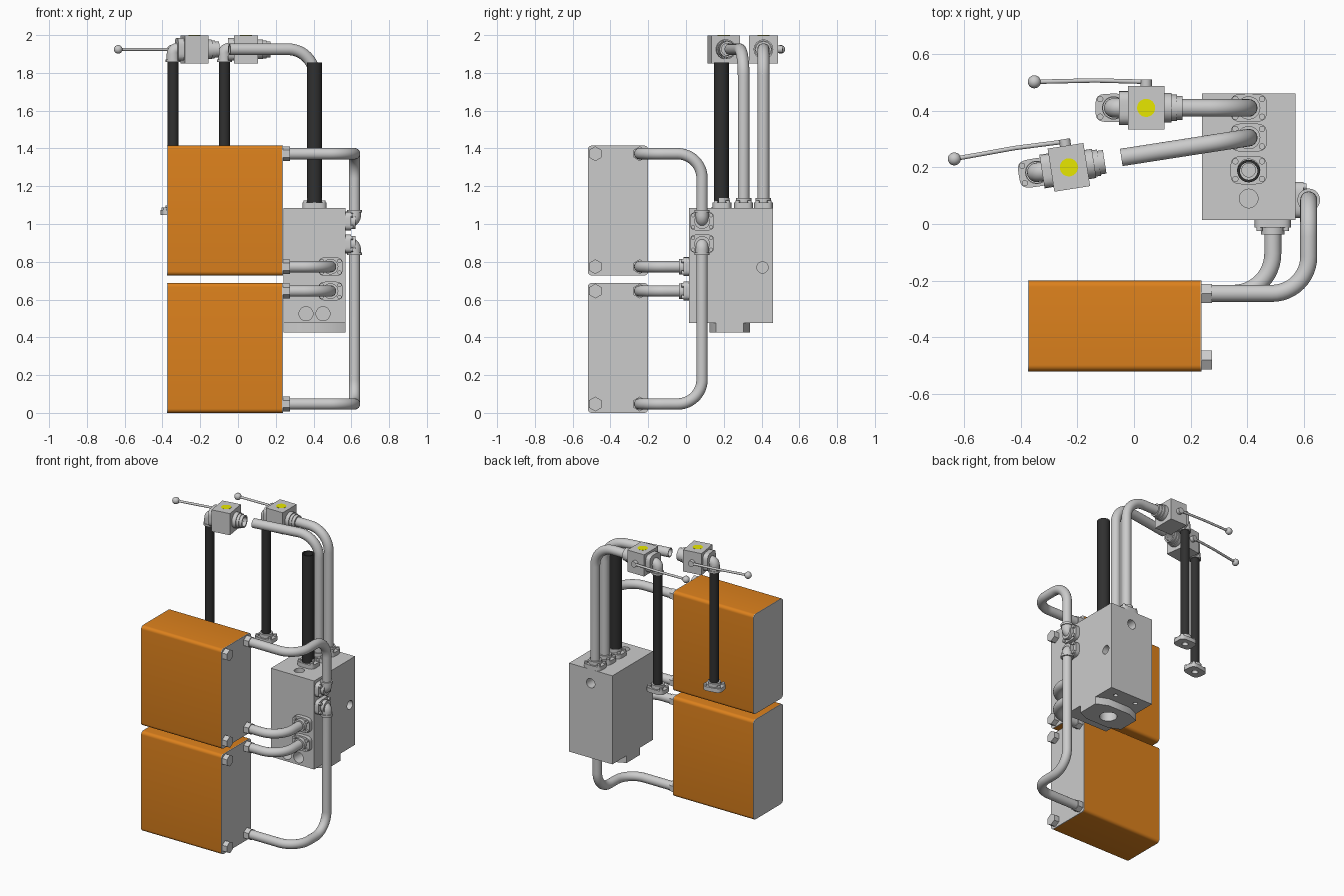
import bpy, bmesh
from math import cos, sin, tan, pi, radians
from mathutils import Vector as V, Matrix, Quaternion

if "Cube" in bpy.data.objects:
    bpy.data.objects.remove(bpy.data.objects["Cube"])


def material(name, col):
    m = bpy.data.materials.new(name)
    m.diffuse_color = (*col, 1)
    m.use_nodes = True
    m.node_tree.nodes["Principled BSDF"].inputs["Base Color"].default_value = m.diffuse_color
    return m


ORANGE = material("orange_paint", (0.72, 0.22, 0.012))
BLACK = material("black_rubber", (0.03, 0.03, 0.03))
YELLOW = material("yellow", (0.8, 0.8, 0.0))


def finish(name, bm, mat=None):
    bmesh.ops.recalc_face_normals(bm, faces=bm.faces)
    me = bpy.data.meshes.new(name)
    bm.to_mesh(me)
    bm.free()
    ob = bpy.data.objects.new(name, me)
    bpy.context.collection.objects.link(ob)
    if mat:
        me.materials.append(mat)
    return ob


def frame(o, z, x):
    z, x = V(z).normalized(), V(x).normalized()
    m = Matrix((x, z.cross(x), z)).transposed().to_4x4()
    m.translation = V(o)
    return m


def box(bm, lo, hi, M=Matrix()):
    lo, hi = V(lo), V(hi)
    S = Matrix.Diagonal((*(hi - lo), 1))
    return bmesh.ops.create_cube(bm, size=1, matrix=M @ Matrix.Translation((lo + hi) / 2) @ S)["verts"]


def loft(bm, rings, M, segs=32, closed=False):
    """Stack of superellipse rings (rx, ry, height, exponent) along local z."""
    loops = []
    for rx, ry, h, e in rings:
        pts = []
        for i in range(segs):
            c, s = cos(2 * pi * i / segs), sin(2 * pi * i / segs)
            k = (abs(c) ** e + abs(s) ** e) ** (-1 / e) if e > 2 else 1
            pts.append(bm.verts.new(M @ V((rx * c * k, ry * s * k, h))))
        loops.append(pts)
    bridge = list(zip(loops, loops[1:])) + ([(loops[-1], loops[0])] if closed else [])
    for a, b in bridge:
        for i in range(segs):
            j = (i + 1) % segs
            bm.faces.new((a[i], a[j], b[j], b[i]))
    if not closed:
        bm.faces.new(loops[0])
        bm.faces.new(loops[-1])


def cyl(bm, r, h0, h1, M, segs=32):
    loft(bm, [(r, r, h0, 2), (r, r, h1, 2)], M, segs)


def tube(bm, r, ri, h0, h1, M, segs=32):
    loft(bm, [(r, r, h0, 2), (r, r, h1, 2), (ri, ri, h1, 2), (ri, ri, h0, 2)], M, segs, True)


def fillet(pts, R, n=12):
    pts = [V(p) for p in pts]
    out = [pts[0]]
    for a, p, b in zip(pts, pts[1:], pts[2:]):
        u, v = (p - a).normalized(), (b - p).normalized()
        th = u.angle(v)
        c = p + (v - u).normalized() * R / cos(th / 2)
        s = p - u * R * tan(th / 2) - c
        out += [c + Quaternion(u.cross(v), th * k / n) @ s for k in range(n + 1)]
    return out + [pts[-1]]


def sweep(bm, pts, r, R, segs=24, inner=None, M=Matrix()):
    """Round pipe along a path with filleted corners."""
    path = fillet(pts, R)
    ends = []
    for rad in [r] + ([inner] if inner else []):
        t = (path[1] - path[0]).normalized()
        n = t.orthogonal().normalized()
        loops = []
        for i, p in enumerate(path):
            d = (path[min(i + 1, len(path) - 1)] - path[max(i - 1, 0)]).normalized()
            n = t.rotation_difference(d) @ n
            t = d
            loops.append([bm.verts.new(M @ (p + Quaternion(t, 2 * pi * k / segs) @ n * rad)) for k in range(segs)])
        for a, b in zip(loops, loops[1:]):
            for i in range(segs):
                j = (i + 1) % segs
                bm.faces.new((a[i], a[j], b[j], b[i]))
        ends.append((loops[0], loops[-1]))
    for k in (0, 1):
        if inner:
            a, b = ends[0][k], ends[1][k]
            for i in range(segs):
                j = (i + 1) % segs
                bm.faces.new((a[i], a[j], b[j], b[i]))
        else:
            bm.faces.new(ends[0][k])


def flange(name, o, z, x, bore=0.02):
    """Four-bolt flange with a neck collar."""
    bm, M = bmesh.new(), frame(o, z, x)
    loft(bm, [(.064, .05, 0, 4), (.064, .05, .028, 4), (bore, bore, .028, 2), (bore, bore, 0, 2)], M, 48, True)
    tube(bm, .041, bore, .028, .052, M)
    for sx in (-1, 1):
        for sy in (-1, 1):
            cyl(bm, .011, .028, .04, M @ Matrix.Translation((sx * .047, sy * .031, 0)), 12)
    return finish(name, bm)


# coolers: orange casing, grey end plates, hex plugs and pipe nuts
def rounded_slab(name, x0, x1, z0, mat=None):
    bm = bmesh.new()
    box(bm, (x0, -.52, z0), (x1, -.2, z0 + .688))
    edges = [e for e in bm.edges if abs(e.verts[0].co.x - e.verts[1].co.x) > 1e-4]
    bmesh.ops.bevel(bm, geom=edges, offset=.022, segments=6, profile=.5, affect='EDGES')
    finish(name, bm, mat)


for tag, z0 in (("lower", 0), ("upper", .727)):
    rounded_slab(tag + "_cooler_casing", -.371, .234, z0, ORANGE)
    rounded_slab(tag + "_cooler_left_plate", -.375, -.371, z0)
    rounded_slab(tag + "_cooler_right_plate", .234, .239, z0)
    bm = bmesh.new()
    for y in (-.48, -.245):
        for dz in (.047, .645):
            cyl(bm, .039, .238, .275, frame((0, y, z0 + dz), (1, 0, 0), (0, 0, 1)), 6)
    finish(tag + "_cooler_hex_fittings", bm)

# manifold block and octagonal base flange, drilled with port holes
bm = bmesh.new()
box(bm, (.24, .015, .475), (.57, .46, 1.085))
block = finish("manifold_block", bm)
bm = bmesh.new()
outline = [(.24, .16), (.32, .125), (.49, .125), (.57, .16), (.57, .305), (.49, .34), (.32, .34), (.24, .305)]
face = bm.faces.new([bm.verts.new((x, y, .475)) for x, y in outline])
ext = bmesh.ops.extrude_face_region(bm, geom=[face])
bmesh.ops.translate(bm, vec=(0, 0, -.05), verts=[g for g in ext["geom"] if isinstance(g, bmesh.types.BMVert)])
base = finish("manifold_base_flange", bm)
bm = bmesh.new()
for o, d, r in (((.36, .015, .525), (0, 1, 0), .037), ((.45, .015, .525), (0, 1, 0), .037),
                ((.57, .405, .77), (-1, 0, 0), .03), ((.405, .09, 1.085), (0, 0, -1), .033),
                ((.405, .46, .99), (0, -1, 0), .032), ((.405, .232, .425), (0, 0, 1), .055),
                ((.325, .4, .475), (0, 0, 1), .014), ((.485, .4, .475), (0, 0, 1), .014)):
    cyl(bm, r, -.02, .09, frame(o, d, (d[1], d[2], d[0])))
cutter = finish("port_cutter", bm)
cutter.hide_render = True
for ob in (block, base):
    mod = ob.modifiers.new("ports", 'BOOLEAN')
    mod.operation, mod.solver, mod.object = 'DIFFERENCE', 'EXACT', cutter
    dg = bpy.context.evaluated_depsgraph_get()
    me = bpy.data.meshes.new_from_object(ob.evaluated_get(dg))
    ob.modifiers.clear()
    ob.data = me
bpy.data.objects.remove(cutter)

# outer cooler pipes looping round to the right side of the manifold
for tag, zc, zf, s in (("upper", 1.372, 1.015, 1), ("lower", .047, .895, -1)):
    bm = bmesh.new()
    sweep(bm, [(.26, -.245, zc), (.617, -.245, zc), (.617, .085, zc), (.617, .085, zf + s * .04)], .03, .13)
    finish(tag + "_outer_pipe", bm)
    bm = bmesh.new()
    sweep(bm, [(.617, .085, zf + s * .055), (.617, .085, zf), (.575, .085, zf)], .034, .03)
    cyl(bm, .04, .045, .06, frame((.617, .085, zf), (0, 0, s), (1, 0, 0)))
    finish(tag + "_side_elbow", bm)
    flange(tag + "_side_flange", (.57, .085, zf), (1, 0, 0), (0, 1, 0))

# inner cooler pipes to the manifold front
for tag, z in (("upper", .774), ("lower", .645)):
    bm = bmesh.new()
    sweep(bm, [(.26, -.245, z), (.49, -.245, z), (.49, .01, z)], .03, .14)
    finish(tag + "_inner_pipe", bm)
    flange(tag + "_front_flange", (.49, .015, z), (0, -1, 0), (1, 0, 0))

# top pipes and open hose
for tag, y, end in (("front", .305, (-.045, .235)), ("rear", .41, (.13, .41))):
    bm = bmesh.new()
    sweep(bm, [(.405, y, 1.08), (.405, y, 1.925), (*end, 1.925)], .031, .14, inner=.025)
    finish(tag + "_top_pipe", bm)
for tag, y in (("hose", .19), ("front_pipe", .305), ("rear_pipe", .41)):
    flange(tag + "_top_flange", (.405, y, 1.085), (0, 0, 1), (1, 0, 0), .024)
bm = bmesh.new()
tube(bm, .04, .031, 1.1, 1.855, Matrix.Translation((.405, .187, 0)))
finish("open_hose", bm, BLACK)


# ball valves with elbow, hanging hose and lever
def valve(tag, x, y, ang):
    M = Matrix.Translation((x, y, 1.9245)) @ Matrix.Rotation(ang, 4, 'Z')
    bm = bmesh.new()
    box(bm, (-.064, -.077, -.0745), (.064, .077, .0745), M)
    finish(tag + "_valve_body", bm)
    bm = bmesh.new()
    A = M @ frame((0, 0, 0), (1, 0, 0), (0, 1, 0))
    tube(bm, .052, .032, .064, .09, A)
    tube(bm, .047, .032, .09, .108, A, 12)
    tube(bm, .042, .032, .108, .128, A)
    loft(bm, [(.06, .06, -.096, 4), (.06, .06, -.064, 4)], A)
    finish(tag + "_valve_couplings", bm)
    bm = bmesh.new()
    sweep(bm, [(-.09, 0, 0), (-.115, 0, 0), (-.115, 0, -.068)], .034, .024, M=M)
    H = M @ Matrix.Translation((-.115, 0, 0))
    cyl(bm, .039, -.068, -.054, H)
    finish(tag + "_valve_elbow", bm)
    bm = bmesh.new()
    tube(bm, .029, .022, -.845, -.066, H)
    finish(tag + "_hanging_hose", bm, BLACK)
    o = H @ V((0, 0, -.878))
    flange(tag + "_hose_end_flange", o, (0, 0, 1), (cos(ang), sin(ang), 0))
    bm = bmesh.new()
    cyl(bm, .02, .077, .101, M @ frame((0, 0, 0), (0, 1, 0), (1, 0, 0)), 24)
    sweep(bm, [(.005, .092, 0), (-.18, .097, 0), (-.395, .092, 0)], .008, .2, 12, M=M)
    bmesh.ops.create_uvsphere(bm, u_segments=24, v_segments=12, radius=.023,
                              matrix=M @ Matrix.Translation((-.395, .092, 0)))
    finish(tag + "_valve_lever", bm)
    bm = bmesh.new()
    cyl(bm, .032, .074, .0755, M)
    finish(tag + "_valve_disc", bm, YELLOW)


valve("rear", .043, .41, 0)
valve("front", -.23, .2, radians(8.9))

# smooth shading with crisp edges
for ob in bpy.data.objects:
    ob.select_set(True)
    bpy.context.view_layer.objects.active = ob
bpy.ops.object.shade_smooth_by_angle(angle=radians(32))
